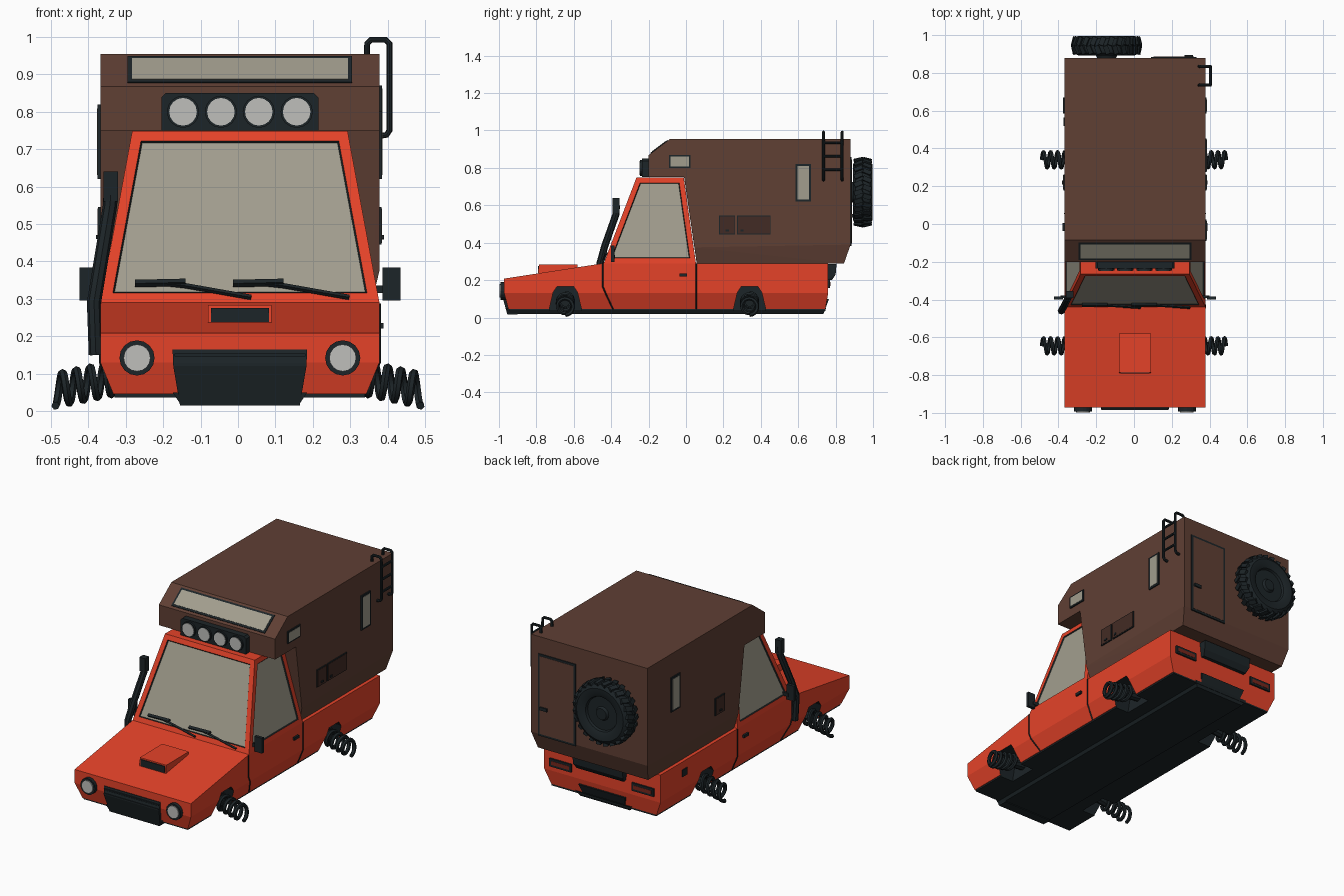
import bpy, bmesh
from math import sin, cos, pi, radians, atan2
from mathutils import Matrix, Vector

if "Cube" in bpy.data.objects:
    bpy.data.objects.remove(bpy.data.objects["Cube"])


def material(name, rgb):
    m = bpy.data.materials.new(name)
    m.diffuse_color = (*rgb, 1)
    m.use_nodes = True
    m.node_tree.nodes["Principled BSDF"].inputs["Base Color"].default_value = m.diffuse_color
    return m


PAINT = material("orange_paint", (0.78, 0.055, 0.022))
BROWN = material("brown_shell", (0.115, 0.05, 0.034))
DARK = material("dark_brown", (0.055, 0.024, 0.018))
BLACK = material("black_plastic", (0.012, 0.018, 0.021))
GLASS = material("glass", (0.36, 0.34, 0.27))
LAMP = material("lamp_lens", (0.52, 0.52, 0.50))
RED = material("tail_red", (0.18, 0.02, 0.012))


def finish(name, bm, *mats):
    bmesh.ops.recalc_face_normals(bm, faces=bm.faces)
    me = bpy.data.meshes.new(name)
    bm.to_mesh(me)
    bm.free()
    for m in mats:
        me.materials.append(m)
    ob = bpy.data.objects.new(name, me)
    bpy.context.collection.objects.link(ob)
    return ob


def select(ob):
    bpy.ops.object.select_all(action='DESELECT')
    ob.select_set(True)
    bpy.context.view_layer.objects.active = ob


def sym(*pts):
    return [(s * x, y, z) for x, y, z in pts for s in (-1, 1)]


def add_hull(bm, pts):
    vs = [bm.verts.new(p) for p in pts]
    bmesh.ops.convex_hull(bm, input=vs)
    bmesh.ops.delete(bm, geom=[v for v in bm.verts if not v.link_faces], context='VERTS')
    bmesh.ops.dissolve_limit(bm, angle_limit=0.01, verts=bm.verts, edges=bm.edges)


def hull(name, pts, mat):
    bm = bmesh.new()
    add_hull(bm, pts)
    return finish(name, bm, mat)


def box(name, c, s, mat, rx=0.0):
    bm = bmesh.new()
    bmesh.ops.create_cube(bm, size=1, matrix=Matrix.Translation(c) @ Matrix.Rotation(rx, 4, 'X') @ Matrix.Diagonal((*s, 1)))
    return finish(name, bm, mat)


def panel(name, c, s, inner, b=0.011, rx=0.0, frame=BLACK):
    """Framed plate; its thinnest axis is the depth."""
    thin = s.index(min(s))
    box(name + "_frame", c, s, frame, rx)
    box(name, c, [d + 0.003 if i == thin else d - 2 * b for i, d in enumerate(s)], inner, rx)


def disc(name, c, r, depth, mat, n=16):
    bm = bmesh.new()
    bmesh.ops.create_cone(bm, cap_ends=True, segments=n, radius1=r, radius2=r, depth=depth,
                          matrix=Matrix.Translation(c) @ Matrix.Rotation(pi / 2, 4, 'X'))
    return finish(name, bm, mat)


def tube(name, pts, r, mat=BLACK, res=2):
    cu = bpy.data.curves.new(name, 'CURVE')
    cu.dimensions = '3D'
    cu.bevel_depth, cu.bevel_resolution, cu.use_fill_caps = r, res, True
    sp = cu.splines.new('POLY')
    sp.points.add(len(pts) - 1)
    for p, q in zip(sp.points, pts):
        p.co = (*q, 1)
    cu.materials.append(mat)
    ob = bpy.data.objects.new(name, cu)
    bpy.context.collection.objects.link(ob)
    select(ob)
    bpy.ops.object.convert(target='MESH')
    bpy.ops.object.shade_smooth_by_angle(angle=radians(40))


# Lower body and chassis, with wheel arches cut out
body = hull("body", sym((.338, -.95, .045), (.338, .745, .045), (.373, -.972, .13), (.373, .76, .13),
                        (.373, -.972, .208), (.373, -.44, .29), (.373, .76, .29)), PAINT)
floor = box("floor", (0, -.1, .043), (.67, 1.69, .014), BLACK)
for s in (-1, 1):
    for y in (-.645, .34):
        arch = [(-.088, .0), (-.085, .05), (-.065, .135), (-.045, .165), (.045, .165), (.065, .135), (.085, .05), (.088, .0)]
        cut = hull("arch_cutter", [(s * x, y + a, z) for a, z in arch for x in (.25, .5)], BLACK)
        cut.hide_render = True
        for ob in (body, floor):
            select(ob)
            mod = ob.modifiers.new("arch", 'BOOLEAN')
            mod.operation, mod.object, mod.solver = 'DIFFERENCE', cut, 'EXACT'
            mod.material_mode = 'TRANSFER'
            bpy.ops.object.modifier_apply(modifier=mod.name)
        bpy.data.objects.remove(cut)
hull("chassis_keel", sym((.16, -.955, .02), (.16, .735, .02), (.18, -.96, .05), (.18, .75, .05)), BLACK)

# Front grille, rear skid plate and rear step
hull("grille", sym((.18, -.976, .165), (.178, -.984, .12), (.16, -.955, .015), (.18, -.92, .165), (.16, -.9, .015)), BLACK)
for z in (.125, .15):
    box("grille_slat", (0, -.982, z), (.35, .008, .008), BLACK)
hull("rear_skid", sym((.15, .765, .1), (.13, .735, .02), (.15, .7, .1), (.13, .7, .02)), BLACK)
hull("rear_step", sym((.16, .75, .285), (.16, .805, .285), (.16, .8, .23), (.15, .78, .2), (.15, .75, .2)), BLACK)

# Cab with inset windows
bm = bmesh.new()
add_hull(bm, sym((.373, -.44, .29), (.373, .053, .29), (.288, -.265, .748), (.288, -.012, .748)))
bm.normal_update()
panes = [f for f in bm.faces if abs(f.normal.z) < .9 and f.normal.y < .5]
bmesh.ops.inset_individual(bm, faces=panes, thickness=.028, use_even_offset=True)
rim = bmesh.ops.inset_individual(bm, faces=panes, thickness=.004, depth=-.006, use_even_offset=True)
for f in rim["faces"]:
    f.material_index = 1
for f in panes:
    f.material_index = 2
finish("cab", bm, PAINT, BLACK, GLASS)

# Camper shell with the overhang above the cab
bm = bmesh.new()
add_hull(bm, sym((.353, .057, .29), (.353, .845, .29), (.373, .045, .375), (.373, .88, .39),
                 (.373, -.01, .75), (.373, -.01, .955), (.373, .88, .955)))
other = bmesh.new()
add_hull(other, sym((.373, -.2, .75), (.373, -.2, .868), (.373, -.085, .955), (.373, -.01, .955), (.373, -.01, .75)))
tmp = bpy.data.meshes.new("overhang")
other.to_mesh(tmp)
other.free()
bm.from_mesh(tmp)
bpy.data.meshes.remove(tmp)
finish("camper_shell", bm, BROWN)

# Camper windows, hatches and rear door
panel("front_window", (0, -.1425, .9115), (.6, .115, .008), GLASS, rx=atan2(.087, .115))
for s in (-1, 1):
    panel("side_window", (s * .373, .627, .72), (.014, .085, .2), GLASS)
    panel("small_hatch", (s * .373, .22, .495), (.012, .085, .1), DARK, .004)
    box("hatch_latch", (s * .381, .22, .465), (.008, .02, .01), BLACK)
panel("overhang_window", (.373, -.033, .835), (.014, .115, .07), GLASS, .008)
panel("large_hatch", (.373, .363, .495), (.012, .178, .1), DARK, .004)
box("large_hatch_latch", (.381, .30, .465), (.008, .015, .012), BLACK)
panel("rear_door", (.205, .88, .62), (.24, .01, .475), BROWN, .012)
box("rear_door_handle", (.285, .889, .545), (.045, .012, .018), BLACK)

# Hood scoop
hull("hood_scoop", sym((.085, -.79, .23), (.085, -.785, .283), (.085, -.58, .284), (.085, -.58, .25)), PAINT)
box("scoop_opening", (0, -.787, .257), (.155, .008, .038), BLACK)

# Headlights, roof lamps and tail lights
for x in (-.275, .275):
    disc("headlight_ring", (x, -.975, .142), .047, .034, BLACK)
    disc("headlight_lens", (x, -.985, .142), .036, .026, LAMP)
    panel("tail_light", (x * .96, .762, .18), (.14, .016, .046), RED, .012)
hull("lamp_bar", sym((.21, -.235, .75), (.21, -.235, .838), (.198, -.235, .85), (.21, -.195, .75), (.21, -.195, .838), (.198, -.195, .85)), BLACK)
for i in range(4):
    x = -.152 + i * .1013
    disc("roof_lamp_ring", (x, -.235, .8), .043, .02, BLACK)
    disc("roof_lamp_lens", (x, -.237, .8), .037, .022, LAMP)

# Door seams, handles, mirrors and filler cap
for s in (-1, 1):
    tube("door_front_seam", [(s * .373, -.445, .288), (s * .373, -.445, .165), (s * .373, -.43, .13), (s * .338, -.39, .045)], .004, res=0)
    tube("door_rear_seam", [(s * .373, .055, .288), (s * .373, .055, .13), (s * .338, .055, .045)], .004, res=0)
    box("door_handle", (s * .376, -.015, .228), (.016, .042, .016), BLACK)
    box("mirror", (s * .405, -.392, .34), (.048, .018, .088), BLACK)
    box("mirror_arm", (s * .37, -.385, .325), (.05, .012, .02), BLACK)
box("filler_cap", (-.373, .54, .225), (.01, .045, .04), BLACK)

# Wipers lying on the windscreen
def on_glass(x, z):
    return (x, -.448 + (z - .29) * .38, z)


for dx in (0, .262):
    tube("wiper_blade", [on_glass(-.28 + dx, .341), on_glass(-.145 + dx, .344)], .01, res=0)
    tube("wiper_arm", [on_glass(-.21 + dx, .342), on_glass(-.145 + dx, .335), on_glass(.03 + dx, .304)], .007, res=0)

# Snorkel
tube("snorkel_pipe", [(-.385, -.455, .15), (-.39, -.46, .29), (-.375, -.435, .38), (-.347, -.375, .55), (-.345, -.372, .6)], .019)
box("snorkel_head", (-.345, -.374, .6), (.038, .036, .08), BLACK)

# Ladder
for y in (.735, .835):
    tube("ladder_rail", [(.34, y, .95), (.34, y, .982), (.35, y, .992), (.39, y, .992), (.4, y, .982),
                         (.4, y, .75), (.392, y, .738), (.37, y, .735)], .008)
for z in (.79, .862, .935):
    tube("ladder_rung", [(.4, .735, z), (.4, .835, z)], .007)

# Suspension springs with a short axle stub
for s in (-1, 1):
    for y in (-.645, .34):
        end = .488 - s * .005
        pts = []
        for i in range(81):
            t, a = i / 80, i / 80 * 4.5 * 2 * pi
            pts.append((s * (.325 + t * (end - .325)), y + .041 * sin(a), .09 - .034 * t + .042 * cos(a)))
        tube("suspension_spring", pts, .011, res=1)
        tube("axle_stub", [(s * .25, y, .095), (s * .36, y, .082)], .025)

# Spare wheel with tread blocks
C = Vector((-.15, 0, .67))
prof = [(.88, 0), (.88, .05), (.9, .06), (.9, .125), (.893, .15), (.905, .17), (.925, .176), (.965, .176), (.983, .17),
        (.996, .15), (.994, .12), (.985, .1), (.972, .095), (.972, .04), (.985, .032), (.985, 0)]
bm = bmesh.new()
vs = [bm.verts.new((C.x, y, C.z + r)) for y, r in prof]
es = [bm.edges.new(p) for p in zip(vs, vs[1:])]
bmesh.ops.spin(bm, geom=vs + es, cent=C, axis=(0, 1, 0), angle=2 * pi, steps=40)
bmesh.ops.remove_doubles(bm, verts=bm.verts, dist=1e-4)
for i in range(48):
    side = i % 2 * 2 - 1
    m = (Matrix.Translation(C) @ Matrix.Rotation(i * 2 * pi / 48, 4, 'Y') @ Matrix.Translation((0, .945 + side * .022, .174))
         @ Matrix.Rotation(side * -.35, 4, 'Z') @ Matrix.Rotation(side * -.2, 4, 'X') @ Matrix.Diagonal((.026, .046, .018, 1)))
    bmesh.ops.create_cube(bm, size=1, matrix=m)
select(finish("spare_wheel", bm, BLACK))
bpy.ops.object.shade_smooth_by_angle(angle=radians(35))

# Shift everything so the outer bounds are centred
for ob in bpy.context.scene.objects:
    ob.location.x += .005
